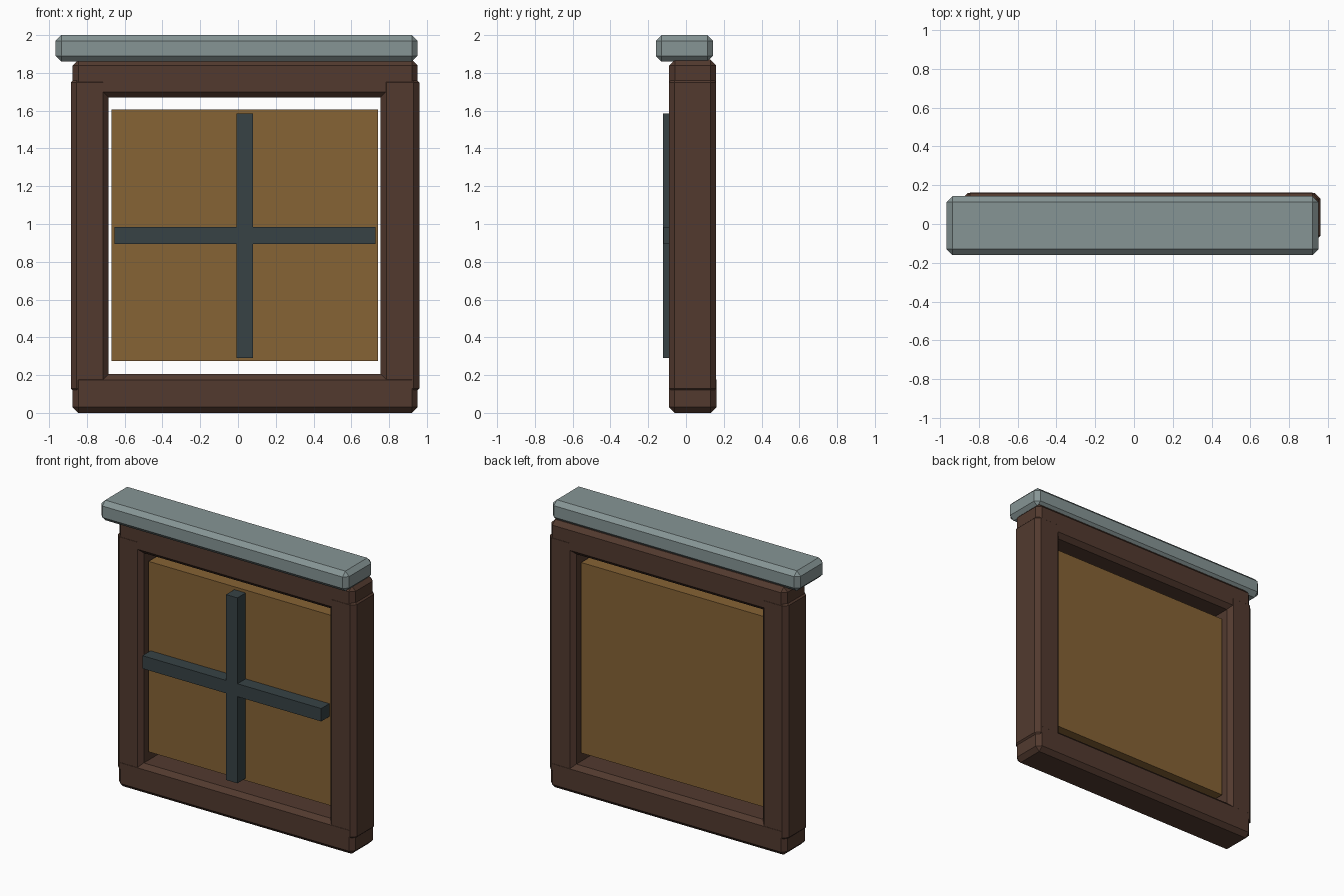
import bpy, bmesh
from mathutils import Vector

if "Cube" in bpy.data.objects:
    bpy.data.objects.remove(bpy.data.objects["Cube"])


def material(name, rgb):
    m = bpy.data.materials.new(name)
    m.diffuse_color = (*rgb, 1)
    m.use_nodes = True
    m.node_tree.nodes["Principled BSDF"].inputs["Base Color"].default_value = m.diffuse_color
    return m


WOOD = material("dark_wood", (0.085, 0.042, 0.028))
PANE = material("amber_pane", (0.24, 0.125, 0.035))
IRON = material("dark_iron", (0.038, 0.055, 0.06))
STONE = material("grey_stone", (0.24, 0.30, 0.30))


def box(name, x, y, z, mat, chamfer=0.0):
    """Box spanning the given (min, max) ranges, with optional flat chamfers."""
    lo, hi = Vector((x[0], y[0], z[0])), Vector((x[1], y[1], z[1]))
    bm = bmesh.new()
    bmesh.ops.create_cube(bm, size=1)
    for v in bm.verts:
        v.co = (lo + hi) / 2 + v.co * (hi - lo)
    if chamfer:
        bmesh.ops.bevel(bm, geom=bm.edges[:], offset=chamfer, segments=1,
                        affect='EDGES', profile=0.5)
    me = bpy.data.meshes.new(name)
    bm.to_mesh(me)
    bm.free()
    me.materials.append(mat)
    ob = bpy.data.objects.new(name, me)
    bpy.context.collection.objects.link(ob)
    return ob


# Wooden frame: rails and posts, a hair apart in depth where they overlap
box("bottom_rail", (-0.875, 0.95), (-0.091, 0.161), (0.0, 0.205), WOOD, 0.03)
box("top_rail", (-0.875, 0.95), (-0.089, 0.159), (1.67, 1.87), WOOD, 0.03)
for name, x in (("left_post", (-0.885, -0.685)), ("right_post", (0.755, 0.96))):
    box(name, x, (-0.09, 0.16), (0.10, 1.78), WOOD, 0.03)

# Stone cap over the frame
box("lintel", (-0.965, 0.95), (-0.16, 0.143), (1.86, 2.0), STONE, 0.03)

# Pane and its crossed bars
box("pane", (-0.67, 0.74), (-0.03, 0.10), (0.275, 1.605), PANE)
box("vertical_bar", (-0.008, 0.08), (-0.121, -0.03), (0.29, 1.585), IRON)
box("horizontal_bar", (-0.655, 0.727), (-0.12, -0.03), (0.895, 0.985), IRON)
